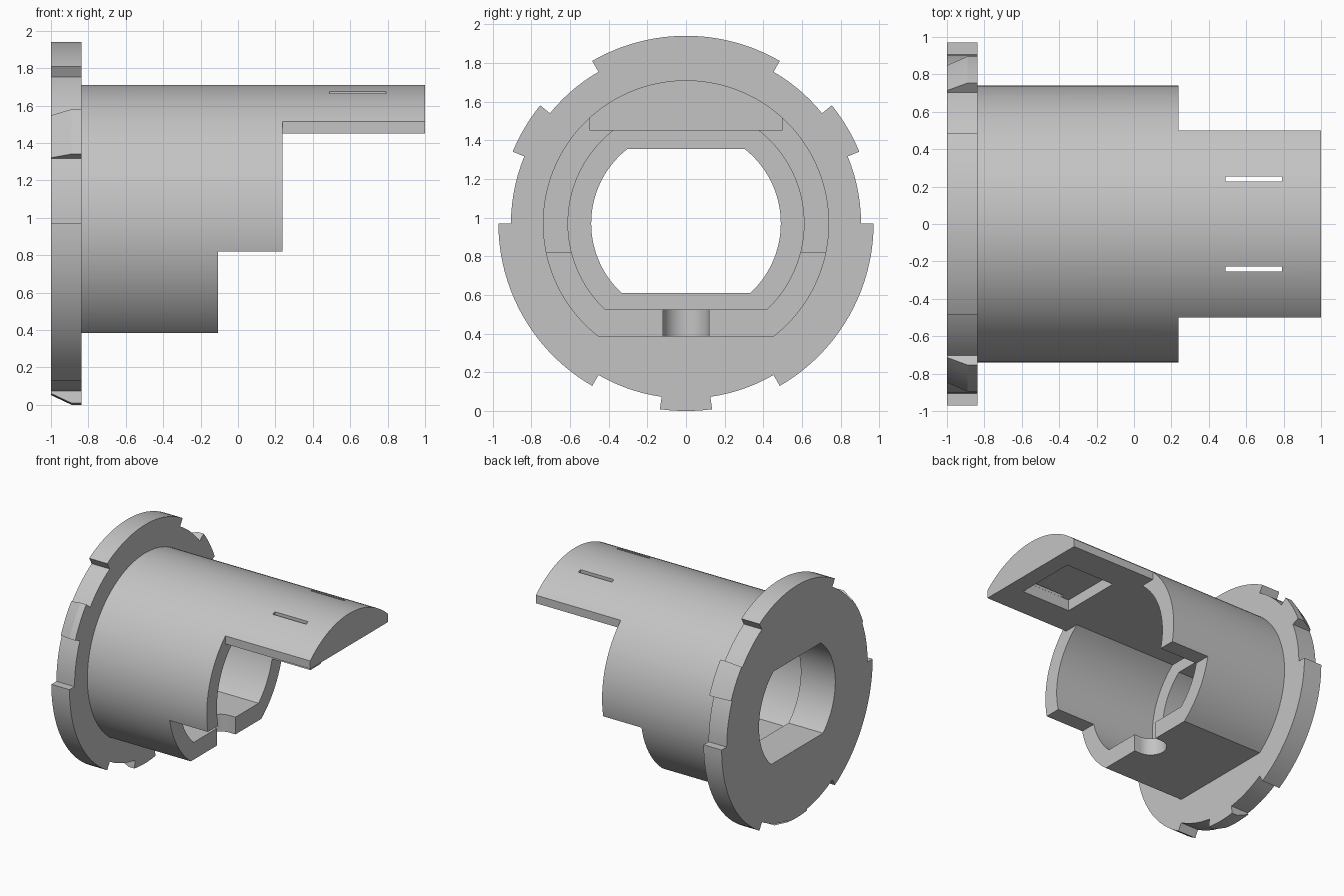
import bpy, bmesh, math

cube = bpy.data.objects.get("Cube")
if cube:
    bpy.data.objects.remove(cube, do_unlink=True)

AXIS_Z = 0.97  # height of the barrel axis

grey = bpy.data.materials.new("plain grey")
grey.use_nodes = True
grey.diffuse_color = (0.55, 0.55, 0.55, 1)
grey.node_tree.nodes["Principled BSDF"].inputs["Base Color"].default_value = (0.55, 0.55, 0.55, 1)


def loft(name, sections):
    """Solid through a list of (x, [(y, z), ...]) sections."""
    bm = bmesh.new()
    rings = [[bm.verts.new((x, y, z)) for y, z in pts] for x, pts in sections]
    n = len(rings[0])
    for a, b in zip(rings, rings[1:]):
        for i in range(n):
            j = (i + 1) % n
            bm.faces.new((a[i], a[j], b[j], b[i]))
    bm.faces.new(rings[0])
    bm.faces.new(rings[-1])
    bmesh.ops.recalc_face_normals(bm, faces=bm.faces)
    mesh = bpy.data.meshes.new(name)
    bm.to_mesh(mesh)
    bm.free()
    mesh.materials.append(grey)
    ob = bpy.data.objects.new(name, mesh)
    bpy.context.collection.objects.link(ob)
    return ob


def flat_circle(r, low, high, n=48):
    """Circle about the axis, cut flat at heights low and high."""
    top = math.asin(min(1, (high - AXIS_Z) / r))
    bottom = math.asin(max(-1, (low - AXIS_Z) / r))
    right = [bottom + (top - bottom) * i / n for i in range(n + 1)]
    pts = [(r * math.cos(a), AXIS_Z + r * math.sin(a)) for a in right]
    left = [(-y, z) for y, z in reversed(pts)]
    if pts[-1][0] < 0.001:  # the full circle meets at the crown
        left = left[1:]
    return pts + left


def prism(name, x0, x1, pts):
    return loft(name, [(x0, pts), (x1, pts)])


def box(x0, x1, y0, y1, z0, z1):
    return prism("cutter", x0, x1, [(y0, z0), (y1, z0), (y1, z1), (y0, z1)])


def cut(ob, cutter):
    cutter.hide_render = True
    mod = ob.modifiers.new("cut", 'BOOLEAN')
    mod.operation, mod.solver, mod.object = 'DIFFERENCE', 'EXACT', cutter
    bpy.context.view_layer.objects.active = ob
    bpy.ops.object.modifier_apply(modifier=mod.name)
    bpy.data.objects.remove(cutter, do_unlink=True)


def through_hole():
    return prism("cutter", -1.1, -0.6, flat_circle(0.49, 0.61, 1.355))


# Flange outline: lobes, wedge tabs and the lower rim between them
SPANS = [(-82, -60, "rim"), (-60, 0, "lobe"), (0, 22.5, "rim"),
         (22.5, 39, "tab"), (39, 60, "rim"), (60, 90, "lobe")]
SPANS += [(180 - b, 180 - a, kind) for a, b, kind in reversed(SPANS)]
SPANS.append((262, 278, "tab"))


def flange_outline(tab_radius):
    radius = {"rim": 0.905, "lobe": 0.97, "tab": tab_radius}
    pts = []
    for a, b, kind in SPANS:
        steps = max(4, int((b - a) / 3))
        for i in range(steps + 1):
            if a == 90 and i == 0:
                continue  # crown point is shared
            t = math.radians(a + (b - a) * i / steps)
            pts.append((radius[kind] * math.cos(t), AXIS_Z + radius[kind] * math.sin(t)))
    return pts


flange = loft("flange", [(-1, flange_outline(0.918)), (-0.89, flange_outline(0.97)),
                         (-0.837, flange_outline(0.97))])
cut(flange, through_hole())

# Barrel with flat underside, stepped end and long tongue
barrel = prism("barrel_with_tongue", -0.837, 1, flat_circle(0.74, 0.385, 2))
cut(barrel, prism("cutter", -0.69, 1.2, flat_circle(0.61, 0.525, 1.45)))
cut(barrel, through_hole())
cut(barrel, box(0.237, 1.2, -1, 1, 0, 1.45))
cut(barrel, box(-0.107, 1.2, -1, 1, 0, 0.82))
for side in (-1, 1):
    cut(barrel, box(0.237, 1.2, *sorted((side * 0.5, side)), 1, 2))

# Rounded notch in the lower lip
bpy.ops.mesh.primitive_cylinder_add(vertices=48, radius=0.12, depth=0.4, location=(-0.16, 0, 0.45))
cut(barrel, bpy.context.object)
cut(barrel, box(-0.16, 0, -0.12, 0.12, 0.3, 0.6))

# Pocket under the tongue and the two slots through it
cut(barrel, box(0.42, 0.86, -0.255, 0.255, 1.3, 1.54))
for y in (-0.24, 0.24):
    cut(barrel, box(0.49, 0.79, y - 0.014, y + 0.014, 1.4, 1.9))

for ob in (flange, barrel):
    bpy.ops.object.select_all(action='DESELECT')
    ob.select_set(True)
    bpy.context.view_layer.objects.active = ob
    bpy.ops.object.shade_smooth_by_angle(angle=math.radians(25))
